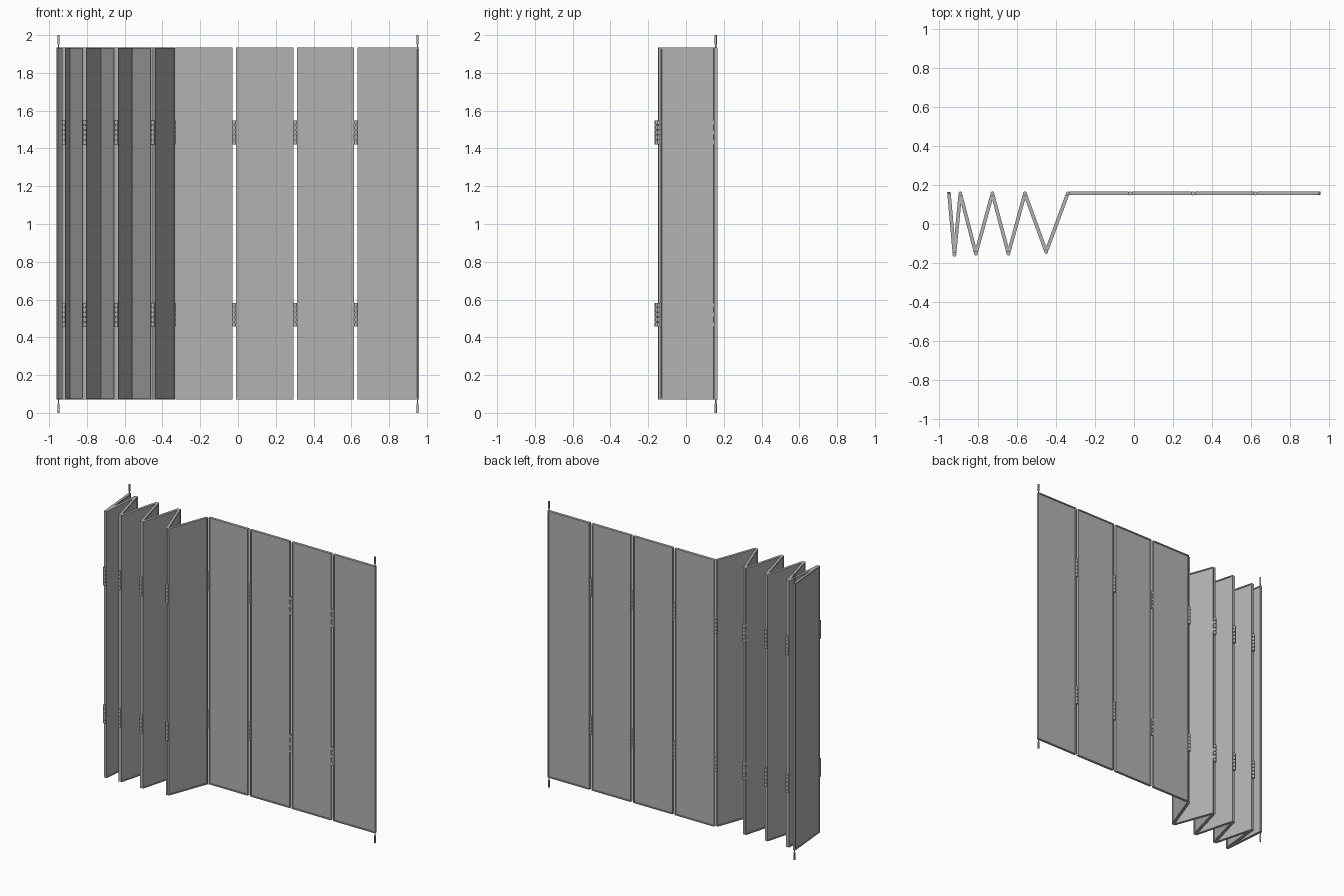
import bpy, bmesh, math
from mathutils import Matrix, Vector

cube = bpy.data.objects.get("Cube")
if cube:
    bpy.data.objects.remove(cube, do_unlink=True)

BOTTOM, TOP = 0.07, 1.935
THICK, RIM, RECESS, GAP = 0.018, 0.011, 0.005, 0.009

grey = bpy.data.materials.new("Light grey")
grey.use_nodes = True
COLOUR = (0.45, 0.45, 0.45, 1)
grey.diffuse_color = COLOUR
grey.node_tree.nodes["Principled BSDF"].inputs["Base Color"].default_value = COLOUR


def finish(name, bm, smooth=False):
    mesh = bpy.data.meshes.new(name)
    bm.to_mesh(mesh)
    bm.free()
    mesh.materials.append(grey)
    obj = bpy.data.objects.new(name, mesh)
    bpy.context.collection.objects.link(obj)
    if smooth:
        bpy.ops.object.select_all(action='DESELECT')
        obj.select_set(True)
        bpy.context.view_layer.objects.active = obj
        bpy.ops.object.shade_smooth_by_angle(angle=math.radians(40))
    return obj


def add_box(bm, x0, x1, depth, z0, z1, frame):
    local = (Matrix.Translation(((x0 + x1) / 2, 0, (z0 + z1) / 2))
             @ Matrix.Diagonal((x1 - x0, depth, z1 - z0, 1)))
    return bmesh.ops.create_cube(bm, size=1, matrix=frame @ local)["verts"]


def add_rod(bm, point, radius, z0, z1):
    bmesh.ops.create_cone(bm, cap_ends=True, segments=16, radius1=radius, radius2=radius,
                          depth=z1 - z0,
                          matrix=Matrix.Translation((point.x, point.y, (z0 + z1) / 2)))


def frame_at(origin, target):
    # local x runs along the panel, starting at the origin pivot
    d = target - origin
    return Matrix.Translation((origin.x, origin.y, 0)) @ Matrix.Rotation(math.atan2(d.y, d.x), 4, 'Z')


def panel(name, a, b, start, end):
    # framed leaf with a shallow recess on both faces
    bm = bmesh.new()
    add_box(bm, start, (b - a).length - end, THICK, BOTTOM, TOP, Matrix())
    faces = [f for f in bm.faces if abs(f.normal.y) > 0.9]
    bmesh.ops.inset_individual(bm, faces=faces, thickness=RIM)
    bmesh.ops.inset_individual(bm, faces=faces, thickness=0.0005, depth=-RECESS)
    bm.transform(frame_at(a, b))
    finish(name, bm)


def hinge(name, before, pivot, after, height):
    # five knuckles, tied to the two leaves in turn
    bm = bmesh.new()
    step, length = 0.026, 0.022
    for k in range(5):
        z0 = height - 0.063 + k * step
        add_rod(bm, pivot, 0.01, z0, z0 + length)
        frame = frame_at(pivot, after if k % 2 else before)
        add_box(bm, 0, GAP + 0.003, 0.01, z0, z0 + length, frame)
    add_rod(bm, pivot, 0.004, height - 0.063, height + 0.063)
    finish(name, bm, True)


# pivot line: folded leaves on the right, straight leaves on the left
BACK = 0.157
pivots = [Vector(p) for p in (
    (-0.95, BACK), (-0.922, -BACK), (-0.892, BACK), (-0.812, -0.152), (-0.727, BACK),
    (-0.645, -0.152), (-0.56, BACK), (-0.451, -0.143), (-0.34, BACK),
    (-0.02, BACK), (0.303, BACK), (0.624, BACK), (0.95, BACK))]
last = len(pivots) - 1

for i in range(last):
    panel(f"panel_{i + 1}", pivots[i], pivots[i + 1],
          -0.007 if i == 0 else GAP, -0.007 if i == last - 1 else GAP)

for i in range(1, last):
    for place, height in (("lower", 0.52), ("upper", 1.485)):
        hinge(f"{place}_hinge_{i}", pivots[i - 1], pivots[i], pivots[i + 1], height)

# stepped guide pins at the two ends
for side, point in (("right", pivots[0]), ("left", pivots[last])):
    for place, edge, tip, sign in (("lower", BOTTOM, 0, -1), ("upper", TOP, 2, 1)):
        bm = bmesh.new()
        shoulder = tip - sign * 0.05
        add_rod(bm, point, 0.0035, *sorted((edge - sign * 0.01, shoulder)))
        add_rod(bm, point, 0.006, *sorted((shoulder, tip)))
        finish(f"{place}_{side}_pin", bm, True)
